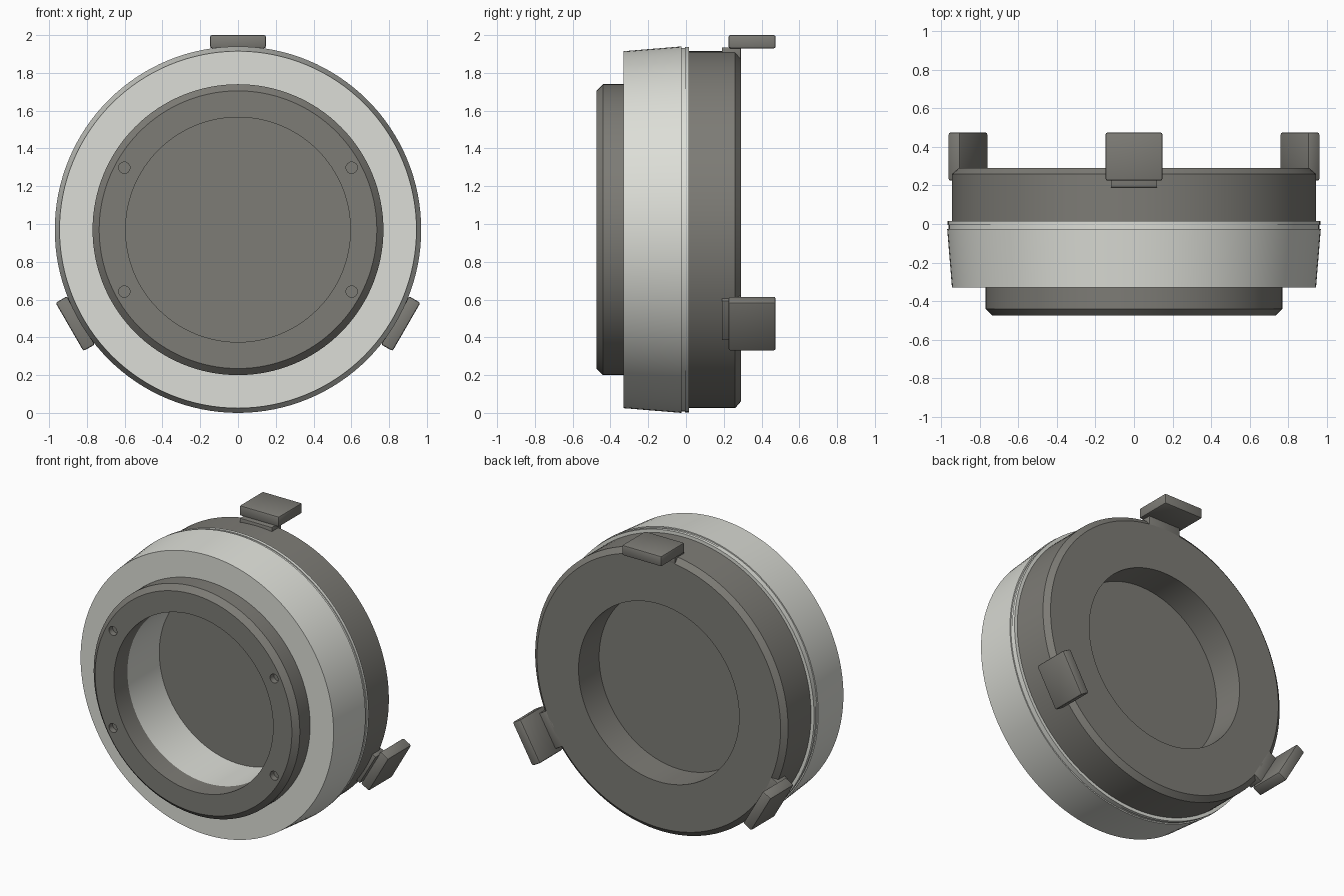
import bpy, bmesh, math
from mathutils import Matrix, Vector

cube = bpy.data.objects.get("Cube")
if cube:
    bpy.data.objects.remove(cube, do_unlink=True)

CENTRE = Vector((0, 0, 0.97))


def material(name, rgb):
    m = bpy.data.materials.new(name)
    m.use_nodes = True
    m.diffuse_color = (*rgb, 1)
    m.node_tree.nodes["Principled BSDF"].inputs["Base Color"].default_value = (*rgb, 1)
    return m


dark = material("dark_grey", (0.205, 0.2, 0.18))
light = material("light_grey", (0.72, 0.73, 0.68))


def finish(bm, name, mat):
    bmesh.ops.recalc_face_normals(bm, faces=bm.faces)
    mesh = bpy.data.meshes.new(name)
    bm.to_mesh(mesh)
    bm.free()
    mesh.materials.append(mat)
    ob = bpy.data.objects.new(name, mesh)
    bpy.context.collection.objects.link(ob)
    return ob


def activate(ob):
    bpy.ops.object.select_all(action='DESELECT')
    ob.select_set(True)
    bpy.context.view_layer.objects.active = ob


def smooth(ob):
    activate(ob)
    bpy.ops.object.shade_smooth_by_angle(angle=math.radians(25))


def lathe(name, profile, mat, closed=True, steps=128):
    """Turn a (radius, y) profile around the y axis."""
    bm = bmesh.new()
    vs = [bm.verts.new((r, y, 0)) for r, y in profile]
    pairs = list(zip(vs, vs[1:]))
    if closed:
        pairs.append((vs[-1], vs[0]))
    es = [bm.edges.new(p) for p in pairs]
    bmesh.ops.spin(bm, geom=vs + es, cent=(0, 0, 0), axis=(0, 1, 0),
                   angle=math.tau, steps=steps)
    bmesh.ops.remove_doubles(bm, verts=bm.verts, dist=0.0001)
    bmesh.ops.translate(bm, verts=bm.verts, vec=CENTRE)
    return finish(bm, name, mat)


def block(name, size, centre, angle, bevel):
    """Box placed above the axis, then swung around it."""
    bm = bmesh.new()
    bmesh.ops.create_cube(bm, size=1)
    bmesh.ops.scale(bm, verts=bm.verts, vec=size)
    bmesh.ops.bevel(bm, geom=bm.edges[:], offset=bevel, segments=2,
                    profile=0.5, affect='EDGES')
    bm.transform(Matrix.Translation(CENTRE) @ Matrix.Rotation(angle, 4, 'Y')
                 @ Matrix.Translation(centre))
    smooth(finish(bm, name, dark))


# Front barrel with chamfered rim
barrel = lathe("front_barrel", [(0.595, -0.475), (0.735, -0.475), (0.77, -0.44),
                                (0.77, -0.33), (0.595, -0.33)], dark)

# Four screw holes in the barrel face
bm = bmesh.new()
for sx in (-1, 1):
    for sz in (-1, 1):
        place = Matrix.Translation(CENTRE + Vector((sx * 0.602, -0.475, sz * 0.328)))
        bmesh.ops.create_cone(bm, cap_ends=True, segments=24, radius1=0.03,
                              radius2=0.03, depth=0.08,
                              matrix=place @ Matrix.Rotation(math.pi / 2, 4, 'X'))
cutter = finish(bm, "screw_hole_cutter", dark)
cutter.hide_render = True
cut = barrel.modifiers.new("screw_holes", 'BOOLEAN')
cut.operation = 'DIFFERENCE'
cut.solver = 'EXACT'
cut.object = cutter
activate(barrel)
bpy.ops.object.modifier_apply(modifier=cut.name)
bpy.data.objects.remove(cutter, do_unlink=True)
smooth(barrel)

# Light collar with a fine groove near its back edge
smooth(lathe("light_collar", [(0.595, -0.33), (0.945, -0.33), (0.97, -0.025),
                              (0.962, -0.025), (0.962, -0.006), (0.967, -0.006),
                              (0.967, 0.015), (0.595, 0.015)], light))

# Rear body with recessed back and a solid partition
smooth(lathe("rear_body", [(0, 0.01), (0.945, 0.01), (0.945, 0.26), (0.91, 0.29),
                           (0.6, 0.29), (0.6, 0.07), (0, 0.07)], dark, closed=False))

# Three clamp tabs and their feet
for i, label in enumerate(("top", "left", "right")):
    swing = i * math.tau / 3
    block(f"{label}_tab", (0.295, 0.25, 0.07), (0, 0.35, 0.995), swing, 0.01)
    block(f"{label}_tab_foot", (0.24, 0.1, 0.07), (0, 0.24, 0.93), swing, 0.003)
